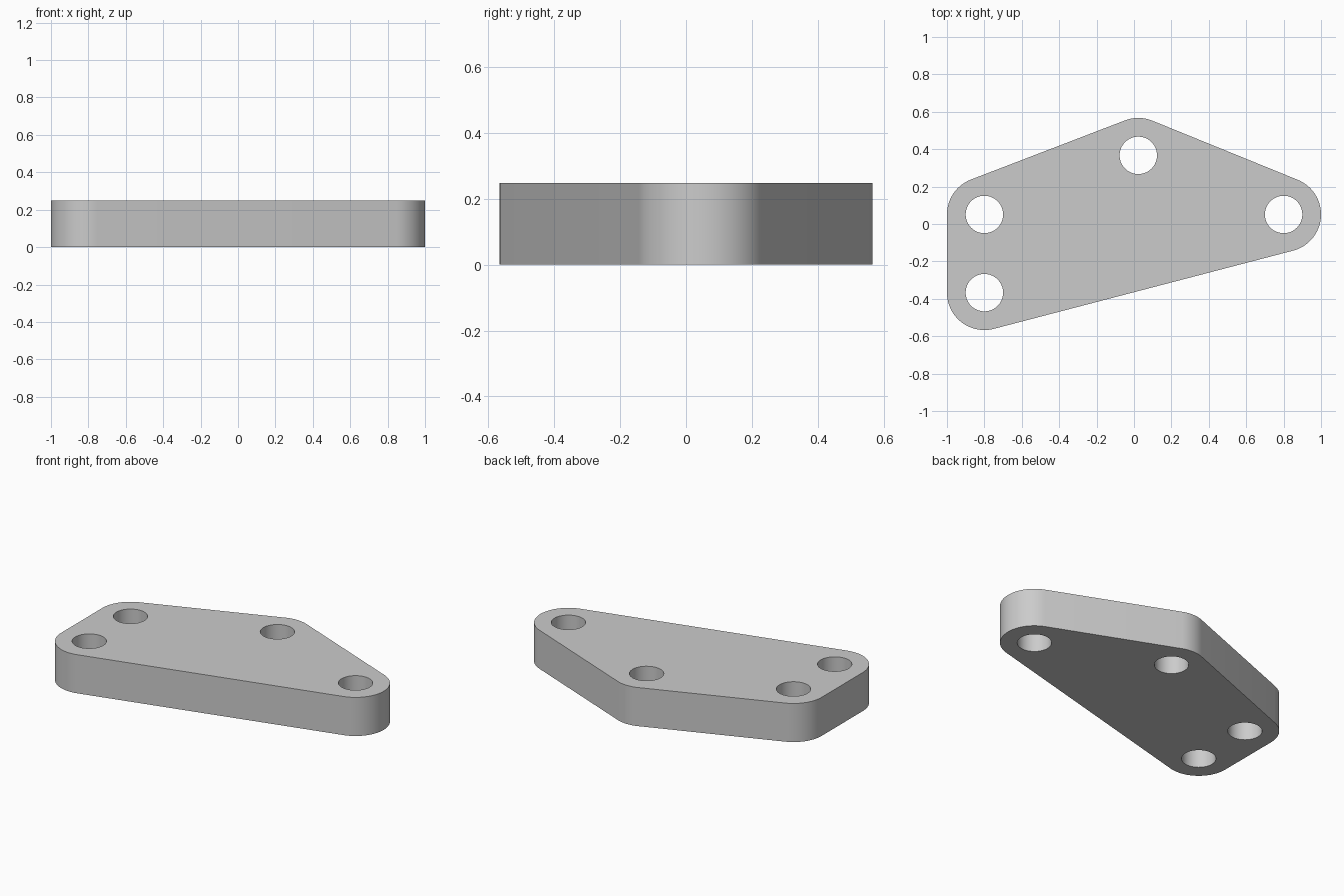
import bpy, bmesh, math
from mathutils import Vector

if "Cube" in bpy.data.objects:
    bpy.data.objects.remove(bpy.data.objects["Cube"])

THICK, CORNER_R, HOLE_R = 0.248, 0.2, 0.1
# bolt centres, counter-clockwise
CENTRES = [Vector(c) for c in ((-0.8, -0.367), (0.8, 0.051), (0.023, 0.367), (-0.8, 0.051))]


def arc(c, r, a0, a1, n):
    return [(c.x + r * math.cos(a0 + (a1 - a0) * i / n),
             c.y + r * math.sin(a0 + (a1 - a0) * i / n)) for i in range(n + 1)]


def add_loop(curve, pts):
    s = curve.splines.new('POLY')
    s.points.add(len(pts) - 1)
    for p, (x, y) in zip(s.points, pts):
        p.co = (x, y, 0, 1)
    s.use_cyclic_u = True


profile = bpy.data.curves.new("plate_profile", 'CURVE')
profile.dimensions = '2D'
profile.fill_mode = 'BOTH'
profile.extrude = THICK / 2

# rounded outline: an arc round each bolt centre, joined by tangent lines
outline = []
for i, c in enumerate(CENTRES):
    d_in = c - CENTRES[i - 1]
    d_out = CENTRES[(i + 1) % 4] - c
    a0 = math.atan2(d_in.y, d_in.x) - math.pi / 2
    turn = (math.atan2(d_out.y, d_out.x) - math.atan2(d_in.y, d_in.x)) % math.tau
    outline += arc(c, CORNER_R, a0, a0 + turn, max(6, round(turn / math.radians(5))))
add_loop(profile, outline)

# bolt holes
for c in CENTRES:
    add_loop(profile, arc(c, HOLE_R, 0, math.tau, 64)[:-1])

# solid plate from the filled profile
temp = bpy.data.objects.new("profile_helper", profile)
bpy.context.collection.objects.link(temp)
bpy.context.view_layer.update()
mesh = bpy.data.meshes.new_from_object(
    temp.evaluated_get(bpy.context.evaluated_depsgraph_get()))
bpy.data.objects.remove(temp)

bm = bmesh.new()
bm.from_mesh(mesh)
bmesh.ops.remove_doubles(bm, verts=bm.verts, dist=1e-5)
bmesh.ops.recalc_face_normals(bm, faces=bm.faces)
bmesh.ops.translate(bm, verts=bm.verts, vec=(0, 0, THICK / 2))
bm.to_mesh(mesh)
bm.free()

plate = bpy.data.objects.new("mounting_plate", mesh)
bpy.context.collection.objects.link(plate)
grey = bpy.data.materials.new("plain_grey")
grey.diffuse_color = (0.6, 0.6, 0.6, 1)
grey.use_nodes = True
grey.node_tree.nodes["Principled BSDF"].inputs["Base Color"].default_value = grey.diffuse_color
mesh.materials.clear()
mesh.materials.append(grey)

bpy.context.view_layer.objects.active = plate
plate.select_set(True)
bpy.ops.object.shade_smooth_by_angle(angle=math.radians(30))
